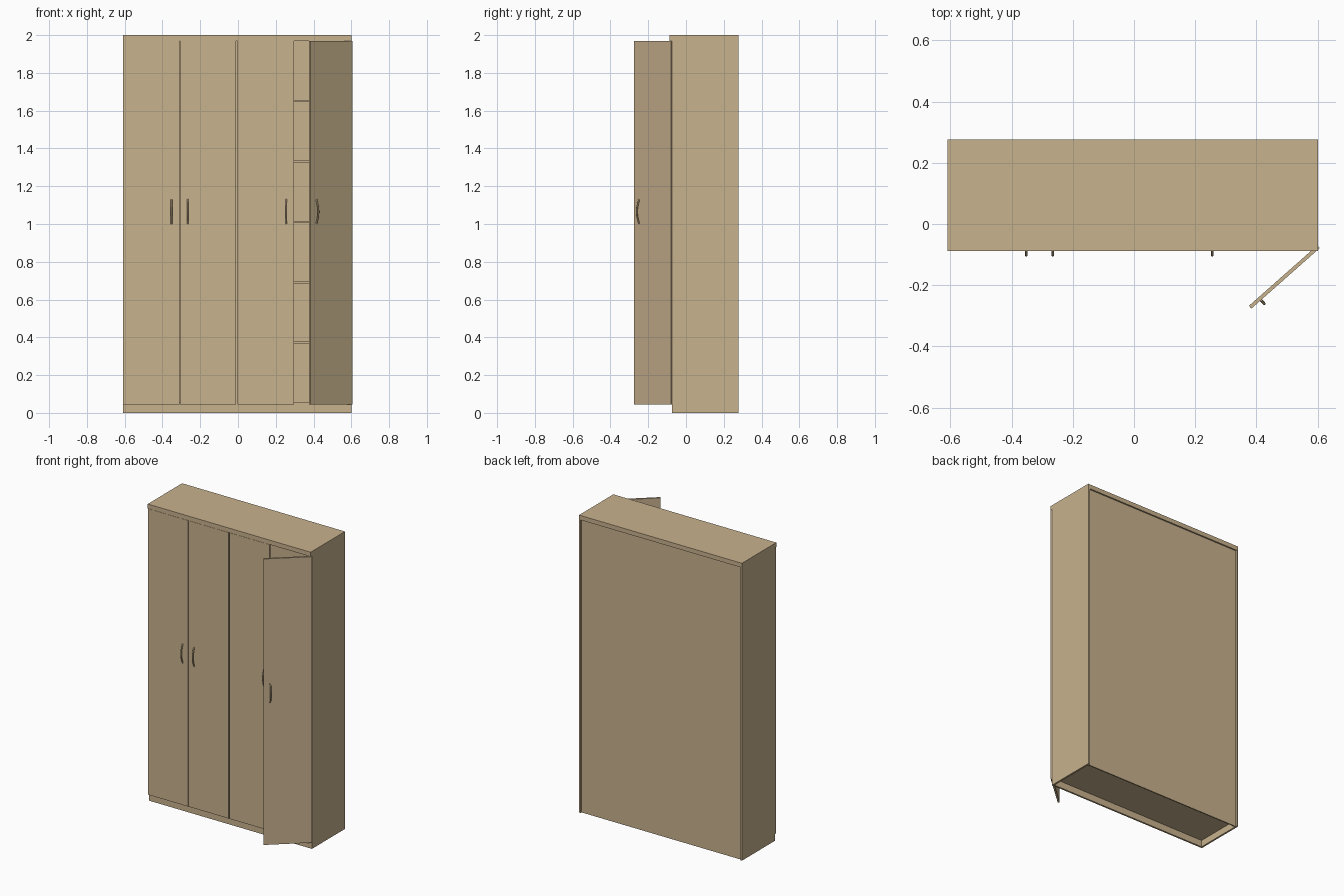
import bpy, bmesh, math
from mathutils import Vector

cube = bpy.data.objects.get("Cube")
if cube:
    bpy.data.objects.remove(cube, do_unlink=True)


def material(name, rgb):
    m = bpy.data.materials.new(name)
    m.use_nodes = True
    m.diffuse_color = (*rgb, 1)
    m.node_tree.nodes["Principled BSDF"].inputs["Base Color"].default_value = (*rgb, 1)
    return m


WOOD = material("light_wood", (0.58, 0.445, 0.27))


def box(name, x, y, z):
    """Box from three (low, high) ranges."""
    bm = bmesh.new()
    bmesh.ops.create_cube(bm, size=1)
    for v in bm.verts:
        v.co = Vector(r[0] if c < 0 else r[1] for c, r in zip(v.co, (x, y, z)))
    me = bpy.data.meshes.new(name)
    bm.to_mesh(me)
    bm.free()
    me.materials.append(WOOD)
    ob = bpy.data.objects.new(name, me)
    bpy.context.collection.objects.link(ob)
    return ob


def handle(name, x, y):
    """Bow handle standing out from a door face at y."""
    cu = bpy.data.curves.new(name, "CURVE")
    cu.dimensions = "3D"
    cu.bevel_depth = 0.0045
    cu.bevel_resolution = 2
    cu.use_fill_caps = True
    sp = cu.splines.new("POLY")
    steps = 12
    sp.points.add(steps)
    for i, p in enumerate(sp.points):
        t = i / steps
        p.co = (x, y - 0.016 * math.sin(math.pi * t), 1.0 + 0.13 * t, 1)
    cu.materials.append(WOOD)
    ob = bpy.data.objects.new(name, cu)
    bpy.context.collection.objects.link(ob)
    return ob


LEFT, RIGHT, FRONT, BACK = -0.61, 0.602, -0.074, 0.277
BASE, TOP, T = 0.045, 1.97, 0.012
inside = (LEFT + T, RIGHT - T)
depth = (FRONT, BACK - 0.01)

# Carcass
box("top_board", (LEFT, RIGHT), (-0.088, BACK), (TOP, 2.0))
box("right_side_panel", (LEFT, LEFT + T), (FRONT, BACK), (0, TOP))
box("left_side_panel", (RIGHT - T, RIGHT), (FRONT, BACK), (0, TOP))
box("back_panel", inside, (BACK - 0.018, BACK - 0.01), (0, TOP))
box("bottom_board", inside, depth, (BASE, BASE + T))
box("plinth_board", inside, (FRONT, FRONT + T), (0, BASE))
box("middle_partition", (-0.011, 0.001), depth, (BASE + T, TOP))

# Shelves in the compartment behind the open door
for i in range(5):
    z = 0.365 + 0.32 * i
    box(f"shelf_{i + 1}", (0.001, RIGHT - T), depth, (z, z + T))

# Closed doors with handles
doors = [(LEFT, -0.31, -0.352), (-0.307, -0.01, -0.266), (-0.002, 0.296, 0.256)]
for i, (a, b, hx) in enumerate(doors):
    box(f"door_{i + 1}", (a, b), (-0.086, FRONT - 0.001), (BASE, TOP - 0.002))
    handle(f"door_handle_{i + 1}", hx, -0.086)

# Open door and its handle, swung about the hinge edge
for ob in (box("open_door", (-0.298, 0), (0, T), (BASE, TOP - 0.002)),
           handle("open_door_handle", -0.256, 0)):
    ob.location = (0.607, -0.079, 0)
    ob.rotation_euler.z = math.radians(41.5)
